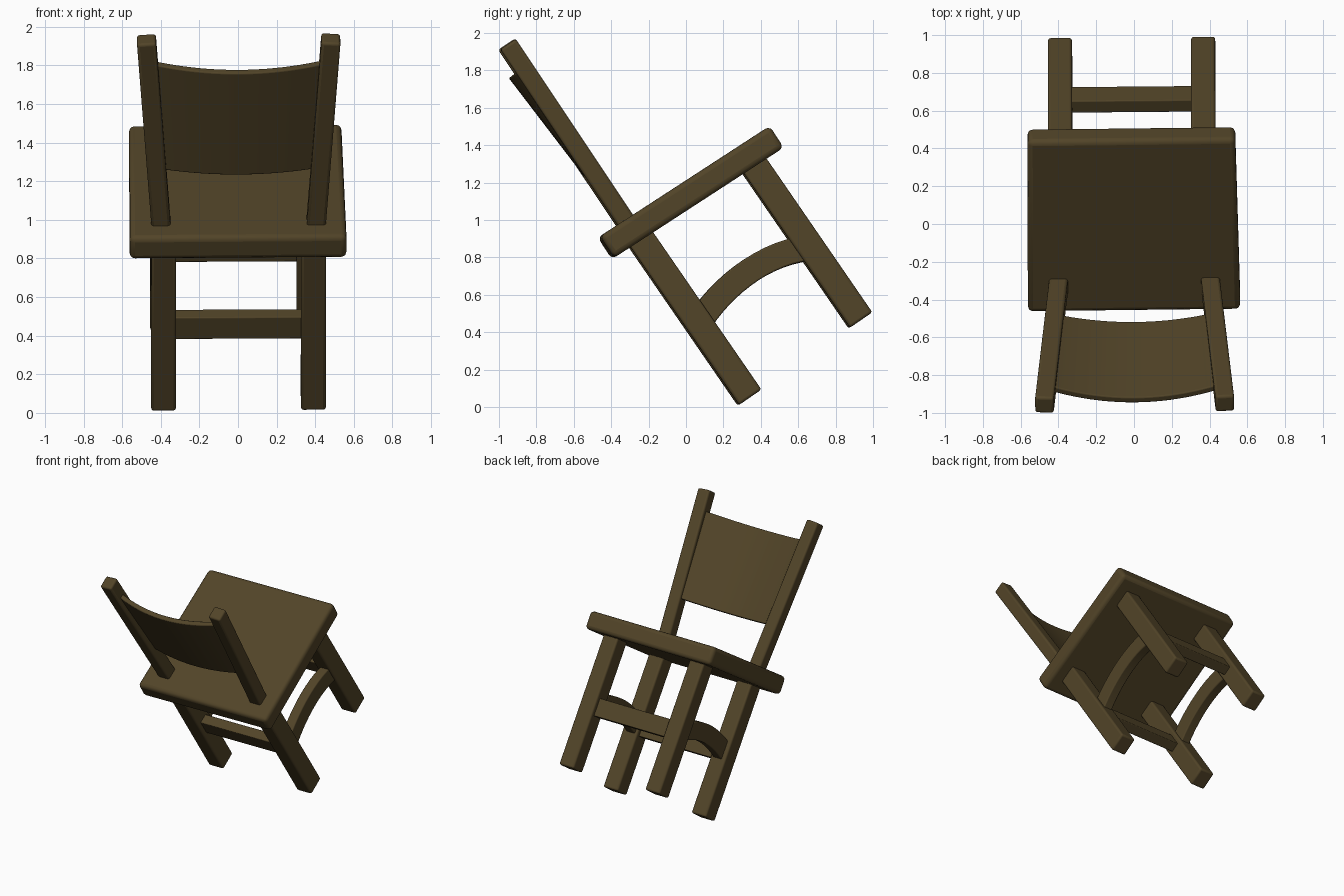
import bpy
import bmesh
from mathutils import Matrix, Vector
from mathutils.geometry import interpolate_bezier
from math import radians

cube = bpy.data.objects.get("Cube")
if cube:
    bpy.data.objects.remove(cube, do_unlink=True)

# Single dark wood colour
wood = bpy.data.materials.new("dark_wood")
wood.use_nodes = True
colour = (0.084, 0.058, 0.021, 1)
wood.diffuse_color = colour
bsdf = wood.node_tree.nodes["Principled BSDF"]
bsdf.inputs["Base Color"].default_value = colour
bsdf.inputs["Roughness"].default_value = 0.8

# Slight twist of the whole chair about its middle
middle = Matrix.Translation((0, 0, 1))
twist = (middle @ Matrix.Rotation(radians(0.5), 4, 'Z')
         @ Matrix.Rotation(radians(-0.3), 4, 'Y') @ middle.inverted())


def loft(name, rings, rounding):
    """Join four-cornered rings into a closed solid with softened edges."""
    bm = bmesh.new()
    rows = [[bm.verts.new(p) for p in ring] for ring in rings]
    for a, b in zip(rows, rows[1:]):
        for i in range(4):
            j = (i + 1) % 4
            bm.faces.new((a[i], a[j], b[j], b[i]))
    bm.faces.new(rows[0])
    bm.faces.new(rows[-1])
    bmesh.ops.recalc_face_normals(bm, faces=bm.faces)
    bm.transform(twist)
    mesh = bpy.data.meshes.new(name)
    bm.to_mesh(mesh)
    bm.free()
    mesh.materials.append(wood)
    obj = bpy.data.objects.new(name, mesh)
    bpy.context.collection.objects.link(obj)
    bevel = obj.modifiers.new("soft_edges", 'BEVEL')
    bevel.width = rounding
    bevel.segments = 3
    bevel.limit_method = 'ANGLE'
    bevel.angle_limit = radians(40)
    bpy.ops.object.select_all(action='DESELECT')
    obj.select_set(True)
    bpy.context.view_layer.objects.active = obj
    bpy.ops.object.shade_smooth_by_angle(angle=radians(35))
    return obj


def ring_at(point, across, up):
    """Rectangle around a point from two half-size vectors."""
    return [point + across * sx + up * sy
            for sx, sy in ((-1, -1), (1, -1), (1, 1), (-1, 1))]


def bar(name, start, end, width, depth, rounding=0.014, end_width=None):
    """Straight beam of rectangular section."""
    start, end = Vector(start), Vector(end)
    along = (end - start).normalized()
    up = along.cross(Vector((1, 0, 0))).normalized()
    across = up.cross(along)
    widths = (width, end_width or width)
    loft(name, [ring_at(p, across * w / 2, up * depth / 2)
                for p, w in zip((start, end), widths)], rounding)


# Seat slab, a touch narrower at the raised end
bar("seat", (-0.004, -0.428, 0.852), (-0.008, 0.479, 1.441), 1.125, 0.138, 0.028, 1.10)

for side, label in ((1, "left"), (-1, "right")):
    # Legs
    bar(label + "_front_leg", (side * 0.388, 0.34, 0.05),
        (side * 0.388, -0.27, 0.936), 0.129, 0.145)
    bar(label + "_rear_leg", (side * 0.379 - 0.007, 0.933, 0.463),
        (side * 0.379 - 0.007, 0.34, 1.325), 0.128, 0.145)
    # Splayed back posts
    bar(label + "_back_post", (side * 0.40, -0.305, 0.962),
        (side * 0.478, -0.957, 1.939), 0.099, 0.1)
    # Arched side stretchers
    path = interpolate_bezier(Vector((0, 0.075, 0.46)), Vector((0, 0.20, 0.65)),
                              Vector((0, 0.42, 0.825)), Vector((0, 0.66, 0.85)), 14)
    rings = []
    for i, p in enumerate(path):
        tangent = (path[min(i + 1, 13)] - path[max(i - 1, 0)]).normalized()
        normal = Vector((1, 0, 0)).cross(tangent)
        rings.append(ring_at(p + Vector((side * 0.382, 0, 0)),
                             Vector((0.038, 0, 0)), normal * 0.068))
    loft(label + "_side_stretcher", rings, 0.008)

# Cross stretchers between each pair of legs
lean = Vector((0, -0.564, 0.826)) * 0.068
for label, y, z in (("front", 0.058, 0.46), ("rear", 0.66, 0.859)):
    centre = Vector((0, y, z))
    bar(label + "_stretcher", centre - lean, centre + lean, 0.75, 0.076, 0.006)

# Curved back panel, bowed away from the seat
outward = Vector((0, -0.80, -0.60))
thick = outward * -0.036
rings = []
steps = 20
for i in range(steps + 1):
    u = 2 * i / steps - 1
    low = Vector((u * 0.415, -0.545, 1.232)) - outward * 0.055 * u * u
    high = Vector((u * 0.455, -0.947, 1.758)) - outward * 0.085 * u * u
    rings.append([low, high, high + thick, low + thick])
loft("back_panel", rings, 0.007)
